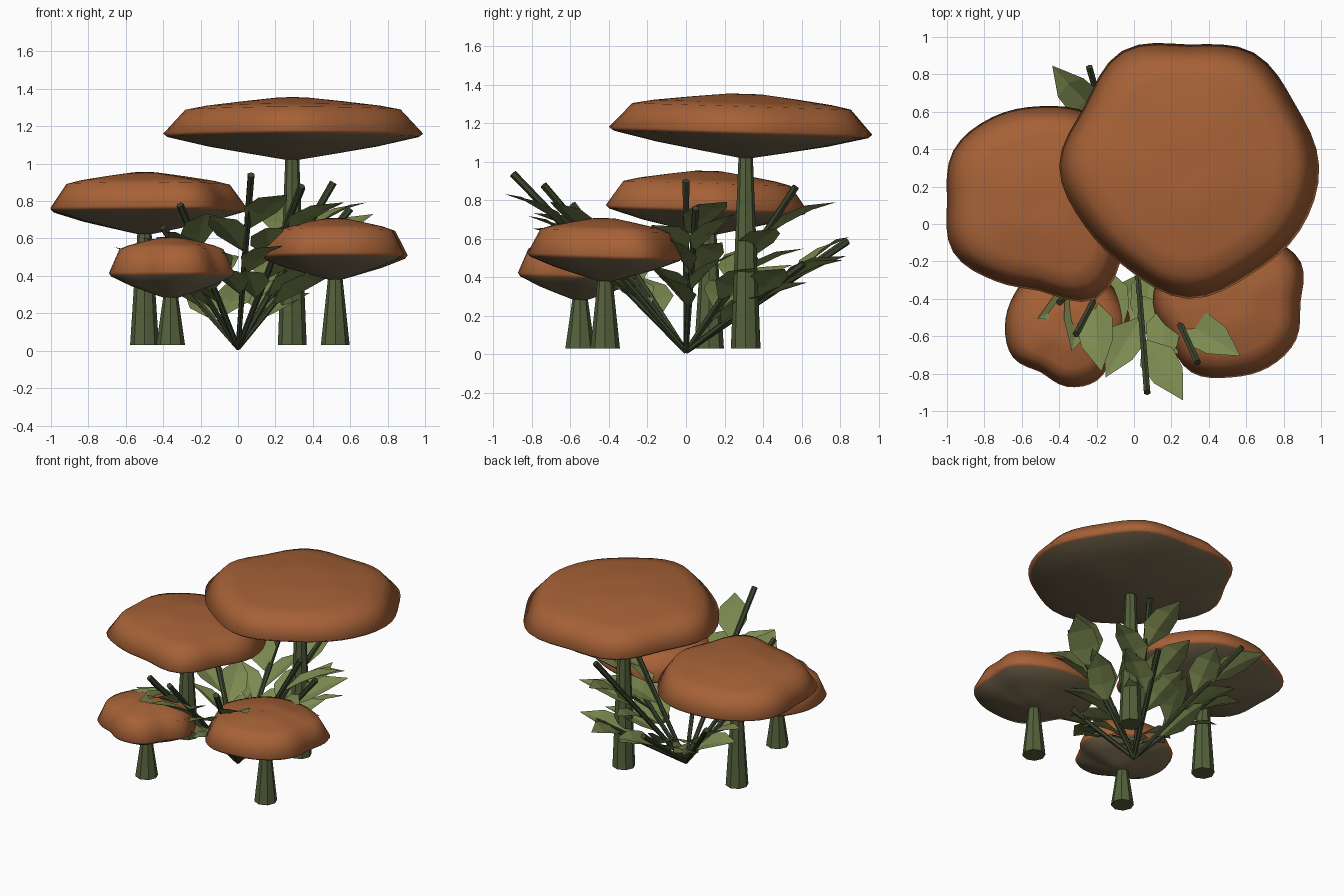
import bpy, bmesh, random
from math import sin, cos, pi, radians
from mathutils import Vector, Matrix

random.seed(4)
UP = Vector((0, 0, 1))

start_cube = bpy.data.objects.get("Cube")
if start_cube:
    bpy.data.objects.remove(start_cube, do_unlink=True)


def material(name, r, g, b):
    mat = bpy.data.materials.new(name)
    mat.use_nodes = True
    mat.diffuse_color = (r, g, b, 1)
    mat.node_tree.nodes["Principled BSDF"].inputs["Base Color"].default_value = (r, g, b, 1)
    return mat


CAP = material("cap rust brown", .38, .12, .038)
GILLS = material("underside drab brown", .19, .145, .08)
STALK = material("stalk green", .09, .12, .045)
TWIG = material("twig dark green", .045, .06, .027)
LEAF = material("leaf olive", .2, .25, .08)


def finish(name, bm, mats, smooth=False):
    mesh = bpy.data.meshes.new(name)
    for face in bm.faces:
        face.smooth = smooth
    bm.to_mesh(mesh)
    bm.free()
    for mat in mats:
        mesh.materials.append(mat)
    obj = bpy.data.objects.new(name, mesh)
    bpy.context.collection.objects.link(obj)
    return obj


def rod(bm, start, end, r_start, r_end, sides):
    """Tapered prism between two points."""
    axis = end - start
    place = Matrix.Translation((start + end) / 2) @ axis.to_track_quat("Z", "Y").to_matrix().to_4x4()
    bmesh.ops.create_cone(bm, cap_ends=True, segments=sides, radius1=r_start,
                          radius2=r_end, depth=axis.length, matrix=place)


def spline(radii, t):
    """Smooth closed interpolation of the outline radii."""
    n = len(radii)
    i = int(t)
    f = t - i
    a, b, c, d = (radii[(i + k) % n] for k in (-1, 0, 1, 2))
    return b + f / 2 * (c - a + f * (2 * a - 5 * b + 4 * c - d + f * (3 * (b - c) + d - a)))


# Cap cross-section: share of outline radius, height relative to the rim
PROFILE = [(.3, -.11), (.65, -.068), (.965, -.018), (1, 0),
           (.83, .128), (.68, .148), (.4, .172), (.12, .193)]
SEGMENTS = 48


def cap(name, x, y, rim, scale, radii):
    bm = bmesh.new()
    rings = []
    for share, height in PROFILE:
        ring = []
        for s in range(SEGMENTS):
            a = 2 * pi * s / SEGMENTS
            r = share * spline(radii, s * len(radii) / SEGMENTS)
            tilt = -.03 * r * sin(a)
            ring.append(bm.verts.new((x + r * cos(a), y + r * sin(a), rim + height * scale + tilt)))
        rings.append(ring)
    for k, (low, high) in enumerate(zip(rings, rings[1:])):
        for s in range(SEGMENTS):
            t = (s + 1) % SEGMENTS
            face = bm.faces.new((low[s], low[t], high[t], high[s]))
            face.material_index = 1 if k < 2 else 0
    bottom = bm.verts.new((x, y, rim - .145 * scale))
    top = bm.verts.new((x, y, rim + .18 * scale))
    for s in range(SEGMENTS):
        t = (s + 1) % SEGMENTS
        bm.faces.new((bottom, rings[0][t], rings[0][s])).material_index = 1
        bm.faces.new((top, rings[-1][s], rings[-1][t]))
    finish(name + "_cap", bm, (CAP, GILLS), smooth=True)


def stalk(name, x, y, height):
    bm = bmesh.new()
    rod(bm, Vector((x, y, .03)), Vector((x, y, height)), .077, .036, 8)
    finish(name + "_stalk", bm, (STALK,))


# Mushrooms: place, rim height, thickness, outline radii every 30 degrees
MUSHROOMS = {
    "tall": (.29, .31, 1.16, 1, (.7, .66, .7, .65, .71, .64, .69, .64, .64, .71, .67, .69)),
    "wide": (-.5, .12, .76, 1, (.55, .53, .54, .51, .52, .54, .5, .54, .49, .48, .6, .52)),
    "small": (-.36, -.55, .415, 1, (.34, .33, .32, .32, .34, .33, .33, .33, .28, .32, .33, .29)),
    "middle": (.52, -.42, .515, 1, (.37, .43, .4, .4, .42, .41, .42, .39, .43, .4, .4, .4)),
}
for name, (x, y, rim, scale, radii) in MUSHROOMS.items():
    cap(name, x, y, rim, scale, radii)
    stalk(name, x, y, rim - .1)


def leaf(bm, base, direction, length, roll):
    """Folded leaf with a raised midrib and faceted halves."""
    d = direction.normalized()
    side = d.cross(UP).normalized()
    side.rotate(Matrix.Rotation(roll, 3, d))
    normal = side.cross(d)

    def point(along, across, lift):
        return bm.verts.new(base + length * (d * along + side * across + normal * lift))

    root, tip = point(0, 0, 0), point(1, 0, -.04)
    rib_a, rib_b = point(.36, 0, .03), point(.7, 0, .02)
    for sign in (-1, 1):
        edge_a, edge_b = point(.36, .23 * sign, .09), point(.66, .2 * sign, .07)
        faces = [(root, edge_a, rib_a), (rib_a, edge_a, edge_b),
                 (rib_a, edge_b, rib_b), (rib_b, edge_b, tip)]
        for f in faces:
            bm.faces.new(f if sign < 0 else f[::-1])


# Leafy twigs fanning out from one root point
TIPS = [(.07, -.9, .94), (-.31, -.59, .78), (.34, -.74, .88), (-.24, .84, .59),
        (.34, .57, .87), (.51, 0, .9), (.6, .05, .76), (-.4, -.42, .66),
        (.3, .61, .47), (-.42, .36, .5)]
root = Vector((0, 0, .015))
for number, tip in enumerate(TIPS, 1):
    tip = Vector(tip)
    bm = bmesh.new()
    rod(bm, root, tip, .014, .02, 6)
    finish(f"twig_{number}", bm, (TWIG,))

    # Leaves alternate from side to side up the twig
    bm = bmesh.new()
    heading = Vector((tip.x, tip.y, 0)).normalized()
    for k, share in enumerate((.3, .42, .55, .68)):
        turn = radians(random.uniform(27, 36)) * (1 if k % 2 else -1)
        direction = Matrix.Rotation(turn, 3, "Z") @ heading
        direction.z = random.uniform(.45, .6)
        leaf(bm, root.lerp(tip, share), direction, .37 + .1 * share, random.uniform(-.35, .35))
    finish(f"twig_{number}_leaves", bm, (LEAF,))
